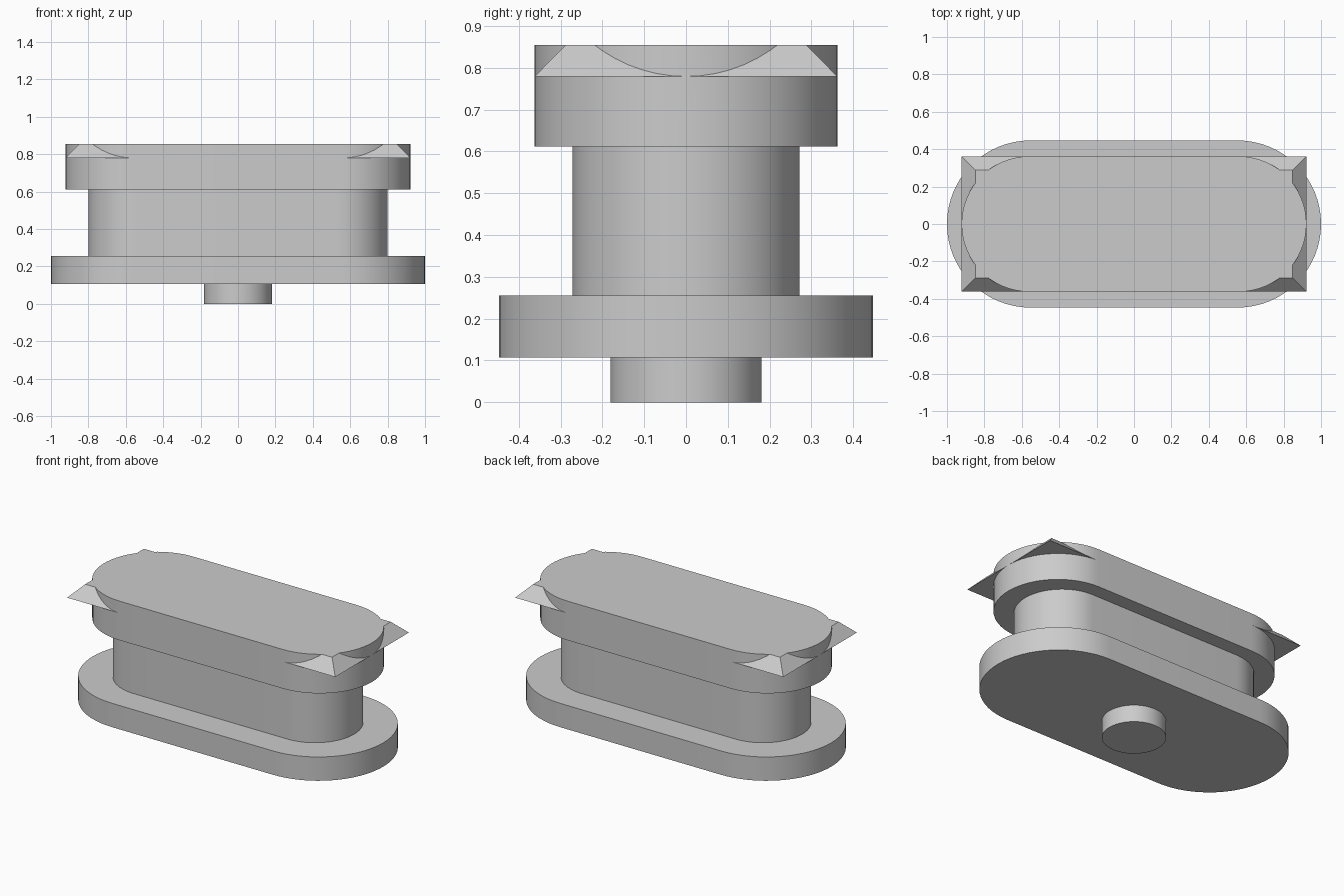
import bpy
import bmesh
from math import cos, sin, pi, radians

if "Cube" in bpy.data.objects:
    bpy.data.objects.remove(bpy.data.objects["Cube"], do_unlink=True)

grey = bpy.data.materials.new("plain_grey")
grey.use_nodes = True
GREY = (0.6, 0.6, 0.6, 1)
grey.diffuse_color = GREY
grey.node_tree.nodes["Principled BSDF"].inputs["Base Color"].default_value = GREY


def stadium(half_x, half_y, steps=32):
    """Outline with straight long sides and semicircular ends."""
    centre = half_x - half_y
    points = []
    for side, start in ((1, -pi / 2), (-1, pi / 2)):
        for i in range(steps + 1):
            a = start + pi * i / steps
            points.append((side * centre + half_y * cos(a), half_y * sin(a)))
    return points


def circle(radius, steps=64):
    return [(radius * cos(2 * pi * i / steps), radius * sin(2 * pi * i / steps))
            for i in range(steps)]


def rectangle(half_x, half_y):
    return [(-half_x, -half_y), (half_x, -half_y), (half_x, half_y), (-half_x, half_y)]


def loft(name, lower, upper, z0, z1, cap_bottom=True, cap_top=True):
    """Wall between two matching outlines, with optional end caps."""
    bm = bmesh.new()
    low = [bm.verts.new((x, y, z0)) for x, y in lower]
    top = [bm.verts.new((x, y, z1)) for x, y in upper]
    n = len(low)
    for i in range(n):
        j = (i + 1) % n
        bm.faces.new((low[i], low[j], top[j], top[i]))
    if cap_bottom:
        bm.faces.new(low[::-1])
    if cap_top:
        bm.faces.new(top)
    mesh = bpy.data.meshes.new(name)
    bm.to_mesh(mesh)
    bm.free()
    mesh.materials.append(grey)
    obj = bpy.data.objects.new(name, mesh)
    bpy.context.collection.objects.link(obj)
    return obj


def prism(name, outline, z0, z1, **caps):
    return loft(name, outline, outline, z0, z1, **caps)


def activate(obj):
    bpy.ops.object.select_all(action='DESELECT')
    obj.select_set(True)
    bpy.context.view_layer.objects.active = obj


# Stacked body, with no caps where parts meet
peg = prism("bottom_peg", circle(0.181), 0, 0.107, cap_top=False)
base = prism("base_plate", stadium(1.0, 0.447), 0.107, 0.255)
neck = prism("neck", stadium(0.8, 0.271), 0.255, 0.612, cap_bottom=False, cap_top=False)
head = prism("head", stadium(0.922, 0.362), 0.612, 0.855)

# Chamfered rectangular slab whose corners stick out of the head
corners = loft("head_corners", rectangle(0.9215, 0.3615), rectangle(0.848, 0.288), 0.78, 0.855)
union = head.modifiers.new("corner_union", 'BOOLEAN')
union.operation = 'UNION'
union.solver = 'EXACT'
union.object = corners
activate(head)
bpy.ops.object.modifier_apply(modifier=union.name)
bpy.data.objects.remove(corners, do_unlink=True)

# Smooth round walls, sharp rims
for part in (peg, base, neck, head):
    activate(part)
    bpy.ops.object.shade_smooth_by_angle(angle=radians(30))
